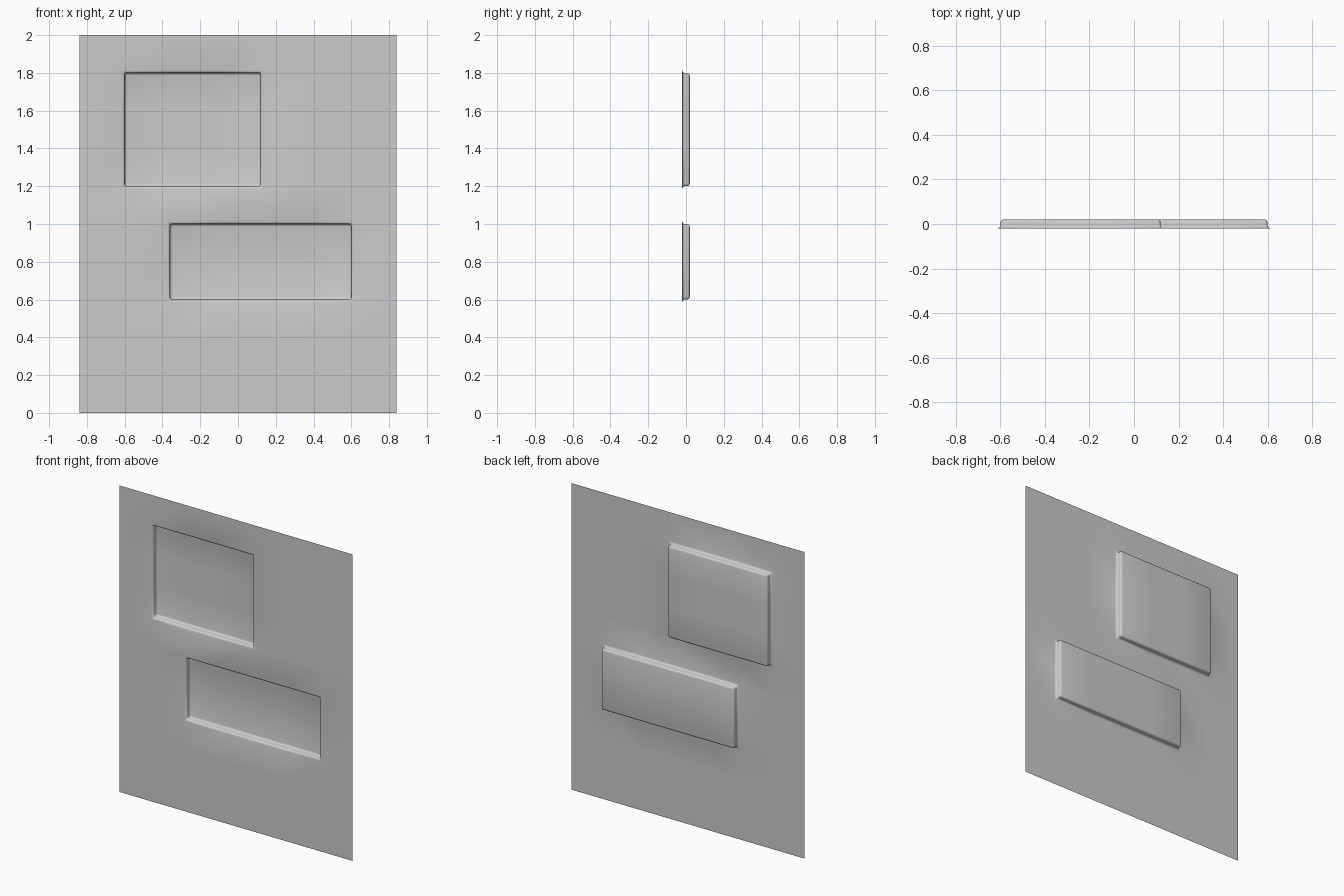
import bpy, bmesh, math

if "Cube" in bpy.data.objects:
    bpy.data.objects.remove(bpy.data.objects["Cube"])

FRONT_Y, BACK_Y = -0.02, 0.02
NX, NZ = 7, 10
CELL_X, CELL_Z = 0.24, 0.2
# Pressed panels: (x min, x max, z min, z max)
PANELS = [(-0.6, 0.12, 1.2, 1.8), (-0.36, 0.6, 0.6, 1.0)]

# Flat sheet made of a regular grid, facing the front
bm = bmesh.new()
grid = [[bm.verts.new((-0.84 + i * CELL_X, FRONT_Y, j * CELL_Z))
         for i in range(NX + 1)] for j in range(NZ + 1)]
for j in range(NZ):
    for i in range(NX):
        bm.faces.new((grid[j][i], grid[j][i + 1], grid[j + 1][i + 1], grid[j + 1][i]))
bm.normal_update()


def press_panel(x0, x1, z0, z1):
    """Push a rectangular group of cells back to form a shallow recess."""
    faces = []
    for f in bm.faces:
        c = f.calc_center_median()
        if x0 < c.x < x1 and z0 < c.z < z1:
            faces.append(f)
    bmesh.ops.inset_region(bm, faces=faces, thickness=0.0005, use_even_offset=True)
    for v in {v for f in faces for v in f.verts}:
        v.co.y = BACK_Y
    bm.normal_update()


for panel in PANELS:
    press_panel(*panel)

# Soften the rims, floors and corners of the recesses
sharp = [e for e in bm.edges
         if len(e.link_faces) == 2 and e.calc_face_angle() > math.radians(40)]
bmesh.ops.bevel(bm, geom=sharp, offset=0.013, offset_type='OFFSET', segments=3,
                profile=0.5, affect='EDGES', clamp_overlap=True)
for f in bm.faces:
    f.smooth = True

mesh = bpy.data.meshes.new("pressed_sheet")
bm.to_mesh(mesh)
bm.free()
sheet = bpy.data.objects.new("pressed_sheet", mesh)
bpy.context.collection.objects.link(sheet)
